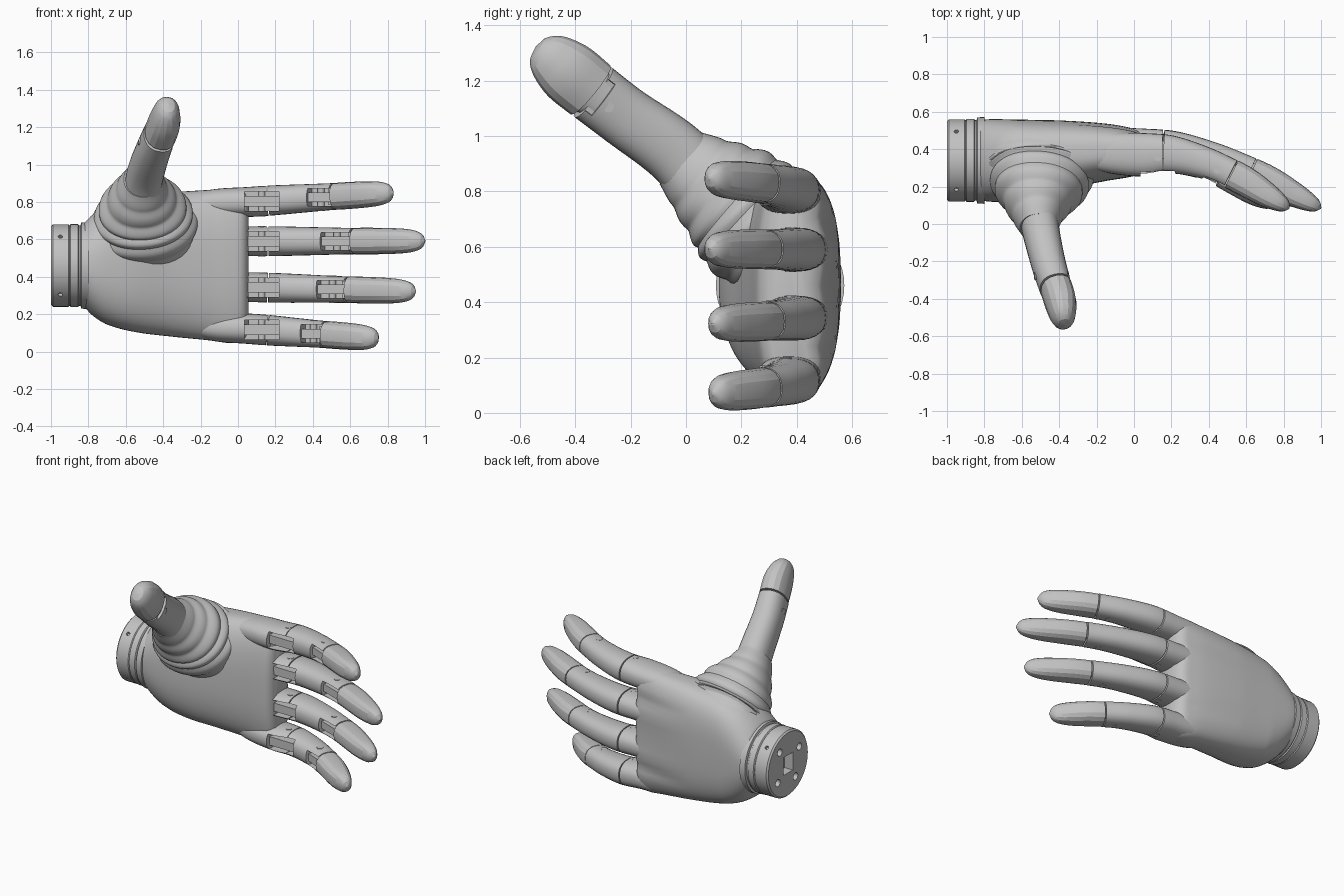
import bpy, bmesh, math
from mathutils import Vector, Matrix

if "Cube" in bpy.data.objects:
    bpy.data.objects.remove(bpy.data.objects["Cube"])

grey = bpy.data.materials.new("satin grey")
grey.diffuse_color = (0.54, 0.54, 0.54, 1)
grey.use_nodes = True
grey.node_tree.nodes["Principled BSDF"].inputs["Base Color"].default_value = grey.diffuse_color


def finish(name, bm, angle=35):
    bmesh.ops.recalc_face_normals(bm, faces=bm.faces[:])
    me = bpy.data.meshes.new(name)
    bm.to_mesh(me)
    bm.free()
    me.materials.append(grey)
    ob = bpy.data.objects.new(name, me)
    bpy.context.collection.objects.link(ob)
    smooth(ob, angle)
    return ob


def smooth(ob, angle=35):
    bpy.ops.object.select_all(action='DESELECT')
    ob.select_set(True)
    bpy.context.view_layer.objects.active = ob
    bpy.ops.object.shade_smooth_by_angle(angle=math.radians(angle))


def skin(name, rings, angle=35):
    """Closed surface through a list of equal-length rings."""
    bm = bmesh.new()
    rows = [[bm.verts.new(p) for p in r] for r in rings]
    n = len(rows[0])
    for a, b in zip(rows, rows[1:]):
        for i in range(n):
            j = (i + 1) % n
            bm.faces.new((a[i], a[j], b[j], b[i]))
    bm.faces.new(rows[0][::-1])
    bm.faces.new(rows[-1])
    return finish(name, bm, angle)


def sample(keys, u):
    """Smooth interpolation of rows whose first column is the parameter."""
    k = 0
    while k < len(keys) - 2 and u > keys[k + 1][0]:
        k += 1

    def slope(i, c):
        a, b = keys[max(i - 1, 0)], keys[min(i + 1, len(keys) - 1)]
        return (b[c] - a[c]) / (b[0] - a[0])
    a, b = keys[k], keys[k + 1]
    d = b[0] - a[0]
    t = (u - a[0]) / d
    return [(2*t**3 - 3*t*t + 1) * a[c] + (t**3 - 2*t*t + t) * d * slope(k, c)
            + (3*t*t - 2*t**3) * b[c] + (t**3 - t*t) * d * slope(k + 1, c)
            for c in range(1, len(a))]


def oval(n, low, high=None):
    """Superellipse points; the upper half may use its own power."""
    for i in range(n):
        a = 2 * math.pi * i / n
        c, s = math.cos(a), math.sin(a)
        p = 2 / ((high or low) if s > 0 else low)
        yield math.copysign(abs(c) ** p, c), math.copysign(abs(s) ** p, s)


def tube(name, keys, u0, u1, across, steps=20, sides=28, power=2.4, pleat=None, angle=35):
    """Tube along keys (u, x, y, z, half width, half height)."""
    rings = []
    for i in range(steps + 1):
        u = u0 + (u1 - u0) * i / steps
        x, y, z, w, h = sample(keys, u)
        p = Vector((x, y, z))
        e = 0.01
        t = (Vector(sample(keys, u + e)[:3]) - Vector(sample(keys, u - e)[:3])).normalized()
        up = t.cross(Vector(across)).normalized()
        side = up.cross(t)
        g = pleat(u) if pleat else 1
        rings.append([p + side * w * g * c + up * h * g * s for c, s in oval(sides, power)])
    return skin(name, rings, angle)


def box(name, center, size, turn=0):
    bm = bmesh.new()
    m = Matrix.Translation(center) @ Matrix.Rotation(turn, 4, 'Z') @ Matrix.Diagonal((*size, 1))
    bmesh.ops.create_cube(bm, size=1, matrix=m)
    return finish(name, bm)


def rod(name, center, axis, radius, length, sides=20):
    bm = bmesh.new()
    rot = Vector(axis).to_track_quat('Z', 'Y').to_matrix().to_4x4()
    bmesh.ops.create_cone(bm, cap_ends=True, segments=sides, radius1=radius, radius2=radius,
                          depth=length, matrix=Matrix.Translation(center) @ rot)
    return finish(name, bm)


def cut(ob, cutters):
    for c in cutters:
        m = ob.modifiers.new("cut", 'BOOLEAN')
        m.operation, m.solver, m.object = 'DIFFERENCE', 'EXACT', c
        bpy.context.view_layer.objects.active = ob
        bpy.ops.object.modifier_apply(modifier=m.name)
    smooth(ob)


def discard(obs):
    for o in obs:
        bpy.data.objects.remove(o, do_unlink=True)


# Wrist coupling: stepped round profile with sockets in its end and rim
WY, WZ = 0.34, 0.46
profile = [(-1, .21), (-.99, .22), (-.905, .22), (-.9, .215), (-.895, .222), (-.855, .222),
           (-.85, .215), (-.842, .215), (-.838, .23), (-.8, .232)]
wrist = skin("wrist_coupling", [[(x, WY + r * math.cos(a), WZ + r * math.sin(a))
             for a in [2 * math.pi * i / 48 for i in range(48)]] for x, r in profile])
sockets = [box("socket", (-1, WY, WZ), (.12, .10, .12))]
sockets += [rod("socket", (-1, WY + .14 * math.cos(a), WZ + .14 * math.sin(a)), (1, 0, 0), .024, .1)
            for a in (.9, 2.6, 4.1, 5.6)]
for k in range(4):
    a = math.pi / 4 + k * math.pi / 2
    d = Vector((0, math.cos(a), math.sin(a)))
    sockets.append(rod("socket", Vector((-.95, WY, WZ)) + d * .22, d, .012, .04, 12))
cut(wrist, sockets)
discard(sockets)

# Palm: rounded sections (x, low z, high z, palm-side y, back y)
palm_keys = [(-.83, .25, .68, .13, .555), (-.78, .195, .73, .12, .56), (-.70, .145, .785, .12, .56),
             (-.55, .105, .83, .14, .557), (-.35, .08, .852, .19, .552), (-.15, .06, .865, .23, .537),
             (-.03, .045, .872, .25, .517), (.03, .06, .86, .268, .495), (.055, .1, .82, .305, .45)]
rings = []
for i in range(45):
    x = -.83 + .885 * i / 44
    lo, hi, yf, yb = sample(palm_keys, x)
    k = min(1, (x + .83) / .2)
    # Shallow valleys on the back between the finger ridges
    dip = .014 * max(0, min(1, (x + .4) / .35))
    ring = []
    for c, s in oval(64, 2.1 + .4 * k, 2.1 + 1.1 * k):
        z = (lo + hi) / 2 + (hi - lo) / 2 * c
        groove = sum(math.exp(-((z - v) / .035) ** 2) for v in (.235, .468, .695))
        ring.append((x, (yf + yb) / 2 + (yb - yf) / 2 * s - (dip * groove if s > 0 else 0), z))
    rings.append(ring)
skin("palm", rings, 50)

# Fingers: name, base z, tip z, length, half width, knuckle and tip shift in y
shape = [(0, .382, 1, .116), (.18, .385, 1, .102), (.4, .345, .94, .087),
         (.55, .3, .9, .08), (.7, .24, .9, .08), (.84, .172, .86, .068), (.93, .13, .74, .05),
         (.98, .107, .48, .03), (1, .098, .06, .004)]
fingers = [("index", .80, .85, .78, .08, -.012, -.014), ("middle", .59, .592, .95, .079, .012, -.014),
           ("ring", .345, .322, .90, .079, .012, 0), ("little", .123, .07, .70, .081, -.012, 0)]
for name, zb, zt, length, hw, dy, dt in fingers:
    # Buried roots that rise out of the back of the palm as ridges
    inward = .03 if name == "little" else -.02 if name == "index" else 0
    keys = [((x - .05) / length, x, y + dy, zb + inward * f, hw * w, h)
            for x, y, w, h, f in ((-.4, .40, .5, .05, 2), (-.3, .40, .65, .075, 1.3), (-.13, .392, .92, .108, .3))]
    keys += [(u, .05 + u * length, y + dy * (1 - u) + dt * u, zb + (zt - zb) * u, hw * w, h)
             for u, y, w, h in shape]
    split = .11 / length
    knuckle = tube(name + "_knuckle", keys, -.34 / length, split - .004, (0, 0, 1), 20)
    near = tube(name + "_near_link", keys, split + .004, .6, (0, 0, 1), 20)
    tube(name + "_far_link", keys, .608, 1, (0, 0, 1), 26, 16, 2.3, angle=20)
    # Open hinge pockets on the palm side, each with a narrow bar and a pin
    for part, u0, u1 in (("knuckle", -.015 / length, .17 / length), ("middle", .42, .592)):
        um = (u0 + u1) / 2
        x, y, z, w, h = sample(keys, um)
        x0, y0 = sample(keys, u0)[:2]
        x1, y1 = sample(keys, u1)[:2]
        turn = math.atan2(y1 - y0, x1 - x0)
        run = math.hypot(x1 - x0, y1 - y0)
        cutter = box("pocket", (x, y - h * .75, z), (run, h * 1.1, w * 1.3), turn)
        for ob in ((knuckle, near) if part == "knuckle" else (near,)):
            cut(ob, [cutter])
        discard([cutter])
        box(f"{name}_{part}_bar", (x, y - h * .42, z), (run * 1.1, h * .8, w * .7), turn)
        rod(f"{name}_{part}_pin", (x, y - h * .15, z), (0, 0, 1), .02, w * 2.02)
    # Cores bridging the seams between the links
    for u, turn in ((.604, -.38), (split, 0)):
        x, y, z, w, h = sample(keys, u)
        box(name + "_seam_core", (x, y + h * .2, z), (.05, h * .9, w * 1.3), turn)

# Pleated sleeve spreading from the thumb root into the palm
sleeve = [(0, -.5, .38, .62, .30, .21), (.3, -.5, .275, .675, .28, .235), (.6, -.51, .175, .765, .23, .212),
          (.8, -.515, .08, .84, .157, .168), (1, -.51, -.02, .92, .102, .122)]
tube("thumb_sleeve", sleeve, 0, 1, (1, 0, 0), 72, 44, 2.1,
     lambda u: .985 + .06 * abs(math.sin(u * 7 * math.pi)) * min(1, (1 - u) * 5) * min(1, u * 3))

# Thumb: straight shaft, joint core and rounded tip
shaft = [(0, -.515, .06, .84, .102, .122), (.3, -.495, -.05, .95, .098, .117),
         (.7, -.455, -.22, 1.07, .091, .111), (1, -.42, -.335, 1.158, .086, .112)]
thumb = tube("thumb_shaft", shaft, 0, 1, (1, 0, 0), 20, 28, 2.3)
tip = [(0, -.415, -.345, 1.167, .086, .114), (.35, -.392, -.42, 1.228, .084, .115),
       (.65, -.382, -.475, 1.272, .073, .1), (.85, -.376, -.513, 1.3, .057, .077),
       (.96, -.372, -.536, 1.317, .034, .045), (1, -.371, -.543, 1.322, .005, .006)]
tube("thumb_tip", tip, 0, 1, (1, 0, 0), 24, 16, 2.2, angle=20)
core = [(0, -.43, -.29, 1.124, .07, .09), (.5, -.418, -.344, 1.165, .07, .09), (1, -.4, -.4, 1.21, .07, .09)]
# Slot across the outer side of the thumb joint
slot = tube("slot", [(u, x + .09, y, z, .03, .075) for u, x, y, z, w, h in core], .05, .45, (1, 0, 0), 2, 8, 8)
cut(thumb, [slot])
discard([slot])
tube("thumb_joint_core", core, 0, 1, (1, 0, 0), 4, 20)
rod("thumb_pin", (-.44, -.28, 1.115), (1, 0, -.1), .02, .185)
